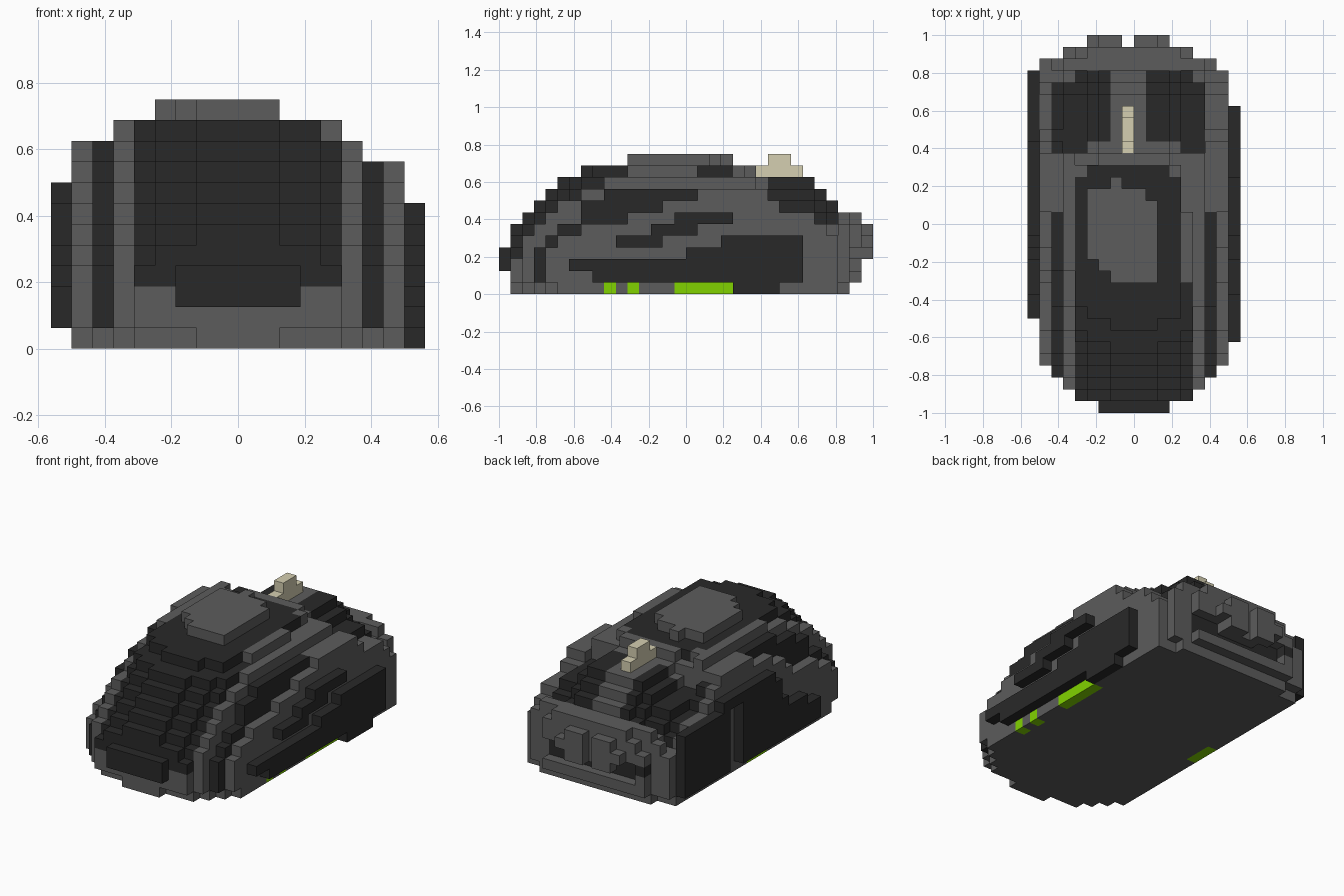
import bpy, bmesh, math
from mathutils import Vector

if "Cube" in bpy.data.objects:
    bpy.data.objects.remove(bpy.data.objects["Cube"], do_unlink=True)

CELL = 1 / 16


def material(name, rgb):
    m = bpy.data.materials.new(name)
    m.use_nodes = True
    m.diffuse_color = (*rgb, 1)
    bsdf = m.node_tree.nodes["Principled BSDF"]
    bsdf.inputs["Base Color"].default_value = (*rgb, 1)
    bsdf.inputs["Roughness"].default_value = 0.8
    return m


GREY, DARK, GREEN, CREAM = range(4)
MATS = [material("mid grey", (0.107, 0.107, 0.107)),
        material("charcoal", (0.022, 0.022, 0.022)),
        material("lime green", (0.22, 0.65, 0.0)),
        material("cream", (0.66, 0.62, 0.44))]


def build(name, cells):
    """Mesh the outer faces of a set of cells {(i, j, k): colour}."""
    bm = bmesh.new()
    corners = {}

    def vert(p):
        if p not in corners:
            corners[p] = bm.verts.new(Vector(p) * CELL)
        return corners[p]

    for cell, colour in cells.items():
        for axis in range(3):
            u, v = (axis + 1) % 3, (axis + 2) % 3
            for side in (0, 1):
                near = list(cell)
                near[axis] += 2 * side - 1
                if tuple(near) in cells:
                    continue
                loop = []
                for du, dv in ((0, 0), (1, 0), (1, 1), (0, 1)):
                    p = list(cell)
                    p[axis] += side
                    p[u] += du
                    p[v] += dv
                    loop.append(vert(tuple(p)))
                face = bm.faces.new(loop if side else loop[::-1])
                face.material_index = colour
    # merge coplanar cells of one colour
    bmesh.ops.dissolve_limit(bm, angle_limit=0.01, verts=bm.verts[:],
                             edges=bm.edges[:], delimit={'MATERIAL'})
    mesh = bpy.data.meshes.new(name)
    bm.to_mesh(mesh)
    bm.free()
    for m in MATS:
        mesh.materials.append(m)
    obj = bpy.data.objects.new(name, mesh)
    bpy.context.collection.objects.link(obj)


def box(i0, i1, j0, j1, k0, k1, colour):
    return {(i, j, k): colour for i in range(i0, i1 + 1)
            for j in range(j0, j1 + 1) for k in range(k0, k1 + 1)}


# Body: ridge height along the length, rounded off towards the sides
FIRST = -17
RIDGE = [4, 5, 6, 7, 8, 9, 10, 10] + [11] * 15 + [10] * 5 + [9, 8, 7, 7]
FRONT_LAG = (0, 0, 1, 1, 2)
REAR_DROP = (0, 0, 0, 1, 2, 2, 3, 3)
BASE_WIDTH = {-15: 2, -14: 5, -13: 6, -12: 7, 13: 6}


def half_width(i, j, k):
    if k == 0 and j in BASE_WIDTH:
        return BASE_WIDTH[j]
    if j < -12:
        return j + 20
    if j < 13:
        return 8
    return {13: 7, 14: 5}[j] + (i < 0)


def height(i, j):
    a = i if i >= 0 else -1 - i
    h = RIDGE[j - FIRST]
    if j >= 13:
        return h - max(0, a - (3 if j == 14 else 5))
    if j >= 6:                                      # buttons and rear rim
        if a > 5 and j < 8:
            return h + j - 7 - REAR_DROP[a] + (1 if j == 7 else 3)
        return h - REAR_DROP[a]
    if a <= 4:
        near = j - FRONT_LAG[a] if j < 0 else j + (a > 2)
        return RIDGE[near - FIRST] - (i == 4 and (j in (-7, -6) or 1 <= j <= 4))
    drop = {5: 1, 6: 2, 7: 2}[a]
    if a == 5:
        drop += j < -7
    elif a == 6:
        drop += max(0, min(2, math.ceil((-7 - j) / 2)))
    else:
        drop += max(0, min(3, math.ceil((1 - j) / 3)))
    return h - drop + (i < 0 and j >= -4)


def body_colour(i, j, k):
    a = i if i >= 0 else -1 - i
    if k == 0:
        lit = (-7, -5, -1, 0, 1, 2, 3) if i > 0 else (-1, 0, 1)
        return GREEN if a == 7 and j in lit else GREY
    if j < 5 and a <= 4 and k >= 2:                 # palm rest
        if (j == -15 and k == 2 and a > 2) or (i == 4 and j >= -5):
            return GREY
        return GREY if j == 4 and not -5 < i < 3 else DARK
    if a == 6 and j < 1:                            # side groove
        return DARK
    if 6 + (a <= 3) <= j <= 12 - (a > 4) and k >= 5 and (-7 <= i <= -3 or 1 <= i <= 5):
        return DARK                                 # two buttons
    if j == 13 and a <= 4 and k in (2, 3):          # rear slot
        return DARK
    if j == 14 and a >= 5 and k == 3:
        return DARK
    return GREY


body = {}
for j in range(-15, 15):
    for i in range(-8, 8):
        a = i if i >= 0 else -1 - i
        for k in range(height(i, j)):
            slot = j == 14 and (k == 0 or (a <= 4 and k == 2) or (2 <= a <= 4 and k == 3))
            if a < half_width(i, j, k) and not slot:
                body[i, j, k] = body_colour(i, j, k)
body.update(box(-3, 2, -16, -16, 2, 3, DARK))       # nose plate
for k, trim in ((3, 1), (4, 0), (5, 1)):            # rear teeth
    body.update(box(-4 + trim, -2, 15, 15, k, k, GREY))
    body.update(box(0, 2 - trim, 15, 15, k, k, GREY))
build("body", body)

# Raised palm pad with clipped corners
pad = box(-4, 1, -3, 1, 11, 11, GREY)
pad.update(box(-3, 1, -4, -4, 11, 11, GREY))
pad.update(box(-2, 1, -5, -5, 11, 11, GREY))
pad.update(box(-4, 0, 2, 2, 11, 11, GREY))
pad.update(box(-2, -2, 3, 3, 11, 11, GREY))
build("palm_pad", pad)

# Scroll wheel
wheel = box(-1, -1, 6, 9, 10, 10, CREAM)
wheel.update(box(-1, -1, 7, 8, 11, 11, CREAM))
build("scroll_wheel", wheel)


# Side grips: rows of (height, first, last) along the length
def grip(name, i, rows):
    cells = {}
    for k, j0, j1 in rows:
        cells.update(box(i, i, j0, j1, k, k, DARK))
    build(name, cells)


grip("plus_x_grip", 8, [(0, 4, 7), (1, -8, 9), (2, -10, 9), (3, 0, 9), (4, 3, 9)])
grip("plus_x_upper_strip", 8, [(4, -6, -3), (5, -3, 0), (6, -1, 3)])
grip("minus_x_rear_grip", -9, [(k, 6, 12) for k in range(1, 7)])
grip("minus_x_front_grip", -9, [(1, -8, 3), (2, -8, 3), (3, -6, 3), (4, -3, 3),
                                (5, -2, 3), (6, -2, 3), (7, -1, 6)])
